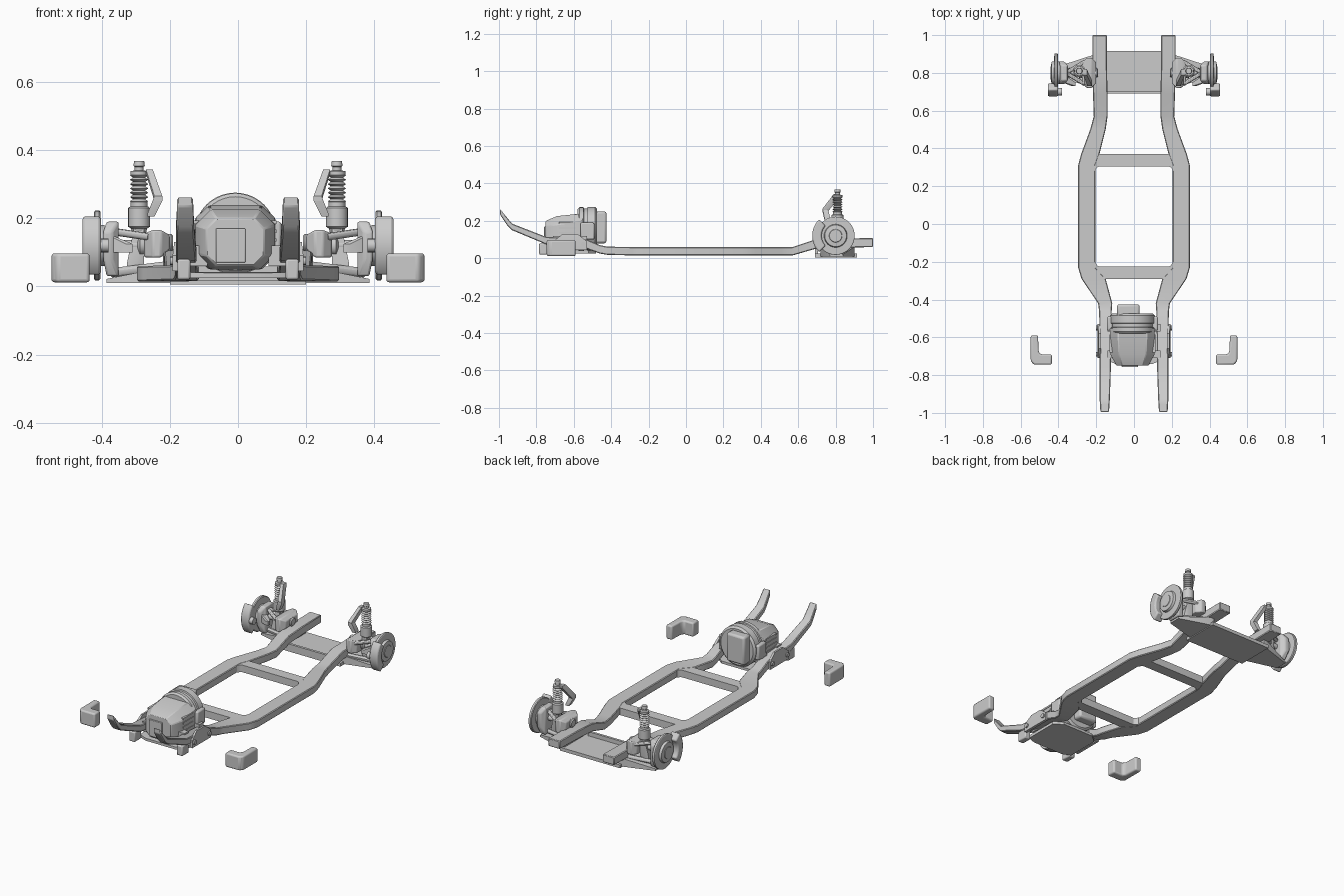
import bpy, bmesh, math
from mathutils import Vector

if "Cube" in bpy.data.objects:
    bpy.data.objects.remove(bpy.data.objects["Cube"], do_unlink=True)

grey = bpy.data.materials.new("bare metal grey")
grey.use_nodes = True
colour = (0.6, 0.6, 0.6, 1)
grey.diffuse_color = colour
grey.node_tree.nodes["Principled BSDF"].inputs["Base Color"].default_value = colour
parts = []


def finish(name, bm, mirror=False, bevel=0, segments=2):
    bmesh.ops.recalc_face_normals(bm, faces=bm.faces)
    mesh = bpy.data.meshes.new(name)
    bm.to_mesh(mesh)
    bm.free()
    mesh.materials.append(grey)
    ob = bpy.data.objects.new(name, mesh)
    bpy.context.collection.objects.link(ob)
    if bevel:
        mod = ob.modifiers.new("Bevel", 'BEVEL')
        mod.width, mod.segments, mod.limit_method = bevel, segments, 'ANGLE'
    if mirror:
        ob.modifiers.new("Mirror", 'MIRROR').use_mirror_merge = False
    parts.append(ob)
    return ob


def loft(name, rings, **kw):
    """Skin a list of point rings and cap both ends."""
    bm = bmesh.new()
    rows = [[bm.verts.new(p) for p in ring] for ring in rings]
    n = len(rows[0])
    for a, b in zip(rows, rows[1:]):
        for i in range(n):
            j = (i + 1) % n
            bm.faces.new((a[i], a[j], b[j], b[i]))
    bm.faces.new(rows[0])
    bm.faces.new(rows[-1])
    return finish(name, bm, **kw)


def corners(x0, x1, y0, y1, z0, z1):
    return [(x, y, z) for x in (x0, x1) for y in (y0, y1) for z in (z0, z1)]


def hull(name, *boxes, **kw):
    """Convex solid round one or more boxes."""
    bm = bmesh.new()
    verts = [bm.verts.new(p) for b in boxes for p in corners(*b)]
    res = bmesh.ops.convex_hull(bm, input=verts)
    loose = {v for v in res["geom_interior"] + res["geom_unused"]
             if isinstance(v, bmesh.types.BMVert)}
    bmesh.ops.delete(bm, geom=list(loose), context='VERTS')
    bmesh.ops.dissolve_limit(bm, angle_limit=0.01, verts=bm.verts, edges=bm.edges)
    return finish(name, bm, **kw)


def lathe(name, start, end, profile, sides=32, **kw):
    """Turn (fraction along axis, radius) pairs round the line start-end."""
    start, end = Vector(start), Vector(end)
    axis = end - start
    u = axis.orthogonal().normalized()
    v = axis.normalized().cross(u)
    turn = [2 * math.pi * i / sides for i in range(sides)]
    return loft(name, [[start + axis * t + (u * math.cos(a) + v * math.sin(a)) * r
                        for a in turn] for t, r in profile], **kw)


def rod(name, start, end, r, sides=12, **kw):
    return lathe(name, start, end, [(0, r), (1, r)], sides, **kw)


def prism(name, outline, place, lo, hi, **kw):
    return loft(name, [[place(a, b, d) for a, b in outline] for d in (lo, hi)], **kw)


def flat_xy(a, b, d):
    return (a, b, d)


def side_yz(a, b, d):
    return (d, a, b)


# Frame rails: y, inner x, outer x, bottom z, top z
rail = [(1, .143, .22, .06, .108), (.82, .143, .22, .055, .105), (.69, .14, .217, .05, .1),
        (.57, .14, .213, .015, .06), (.5, .15, .232, .015, .06), (.37, .183, .28, .015, .06),
        (.31, .205, .296, .015, .06), (-.23, .205, .296, .015, .06),
        (-.29, .15, .278, .015, .06), (-.42, .115, .19, .018, .062),
        (-.46, .118, .185, .025, .07), (-.53, .12, .183, .05, .1),
        (-.75, .122, .182, .075, .115), (-.93, .128, .182, .15, .185),
        (-.955, .13, .18, .175, .215), (-.995, .132, .178, .235, .264)]
loft("frame_rail", [[(xi, y, zb), (xo, y, zb), (xo, y, zt), (xi, y, zt)]
                    for y, xi, xo, zb, zt in rail], mirror=True, bevel=.004, segments=1)

# Cross members and rounded corners of the centre opening
hull("rear_cross_member", (-.21, .21, .305, .37, .016, .059))
hull("front_cross_member", (-.21, .21, -.29, -.225, .016, .059))
for name, y, s in (("rear_corner", .307, -1), ("front_corner", -.227, 1)):
    gusset = [(.208, y), (.18, y), (.192, y + s * .006),
              (.199, y + s * .013), (.208, y + s * .027)]
    prism(name, gusset, flat_xy, .016, .059, mirror=True)

# Front subframe
hull("front_subframe_plate", (-.15, .15, -.72, -.52, .025, .042),
     (-.1, .1, -.74, -.48, .025, .04))
hull("front_hook", (.14, .178, -.785, -.72, .02, .08), mirror=True, bevel=.006)
hull("front_side_bracket", (.176, .192, -.71, -.53, .045, .09),
     (.176, .187, -.66, -.58, .045, .13), mirror=True)
for y in (-.69, -.55):
    rod("mount_bolt", (.17, y, .075), (.2, y, .075), .013, mirror=True)
    hull("motor_mount", (.09, .14, y - .02, y + .02, .06, .12), mirror=True)

# Motor housing: octagonal body with a round bell housing
mid = -.008


def octagon(y, half, low, high, cut):
    return [(mid + s * x, y, z) for s, x, z in
            ((-1, half - cut, low), (1, half - cut, low), (1, half, low + cut),
             (1, half, high - cut), (1, half - cut, high), (-1, half - cut, high),
             (-1, half, high - cut), (-1, half, low + cut))]


loft("motor_body", [octagon(-.55, .118, .05, .24, .04), octagon(-.69, .117, .05, .225, .045),
                    octagon(-.75, .085, .06, .2, .03)], bevel=.004, segments=1)
hull("motor_front_cover", (-.065, .022, -.758, -.74, .07, .17), bevel=.003)
lathe("bell_housing", (mid, -.58, .155), (mid, -.475, .155),
      [(0, .108), (.1, .118), (.3, .118), (.32, .112), (.5, .112),
       (.52, .12), (.9, .12), (1, .108)], 40)
hull("motor_rear_cover", (-.09, .03, -.49, -.425, .08, .25), bevel=.012)
for i in range(4):
    z = .105 + i * .026
    hull("motor_rib", (mid - .121, mid + .121, -.68, -.585, z, z + .01))
for s in (-1, 1):
    hull("motor_side_pod", (mid + s * .105, mid + s * .135, -.565, -.49, .1, .19), bevel=.008)

# Corner bumpers
hook = [(.435, -.745), (.53, -.745), (.547, -.725), (.547, -.59), (.508, -.59),
        (.505, -.675), (.495, -.69), (.435, -.69)]
prism("corner_bumper", hook, flat_xy, .012, .097, mirror=True, bevel=.016, segments=3)

# Rear subframe plate
hull("rear_subframe_plate", (-.2, .2, .69, .915, .005, .025))
hull("rear_subframe_beam", (-.16, .16, .69, .705, .01, .05))

# Rear suspension, one side mirrored to the other
cy, cz = .8, .12
hull("lower_arm", (.18, .2, .72, .9, .01, .06), (.36, .385, .77, .84, .01, .022), mirror=True)
for y in (.74, .86):
    rod("lower_link", (.21, y, .06), (.37, cy, .04), .014, mirror=True)
    rod("upper_link", (.26, y, .145), (.36, cy, .16), .011, mirror=True)
hull("joint_housing", (.2, .212, .745, .855, .11, .15), (.225, .25, .72, .88, .085, .165),
     (.26, .275, .745, .855, .085, .155), mirror=True, bevel=.005)
lathe("joint_cap", (.19, cy, .128), (.22, cy, .128), [(0, .02), (.2, .026), (1, .026)],
      20, mirror=True)
lathe("drive_shaft", (.26, cy, cz), (.4, cy, cz),
      [(0, .036), (.1, .026), (.2, .03), (.25, .016), (.65, .016), (.75, .028), (1, .035)],
      20, mirror=True)
hull("wheel_knuckle", (.35, .385, .76, .84, .03, .19), (.37, .395, .74, .86, .08, .16),
     mirror=True, bevel=.006)
hull("knuckle_arm", (.31, .33, .73, .75, .1, .125), (.37, .38, .75, .79, .1, .15), mirror=True)
lathe("brake_disc", (.392, cy, cz), (.442, cy, cz),
      [(0, .06), (.2, .06), (.22, .098), (.3, .102), (.55, .102), (.6, .098), (.62, .062),
       (.9, .058), (.95, .035), (1, .033)], 40, mirror=True)

# Caliper wraps the front edge of the disc
arc = [math.radians(135 + 9 * i) for i in range(11)]
pad = [(cy + .125 * math.cos(a), cz + .125 * math.sin(a)) for a in arc]
pad += [(cy + .075 * math.cos(a), cz + .075 * math.sin(a)) for a in reversed(arc)]
prism("brake_caliper", pad, side_yz, .402, .456, mirror=True, bevel=.008)
rod("caliper_piston", (.38, .7, cz), (.41, .7, cz), .02, 16, mirror=True)

# Shock absorber with coil spring
sx, sy = .29, .81
rod("shock_rod", (sx, sy, .04), (sx, sy, .36), .011, mirror=True)
lathe("shock_body", (sx, sy, .15), (sx, sy, .25),
      [(0, .018), (.2, .024), (.25, .032), (.8, .032), (.85, .025), (1, .025)], 24, mirror=True)
coils = 7
lathe("coil_spring", (sx, sy, .24), (sx, sy, .335),
      [((i + .5) / (2 * coils + 1), .027 if i % 2 else .018) for i in range(2 * coils + 1)],
      24, mirror=True)
lathe("shock_cap", (sx, sy, .325), (sx, sy, .368),
      [(0, .026), (.3, .026), (.35, .013), (.6, .013), (.65, .017), (1, .015)], 20, mirror=True)
hull("shock_fork", (.275, .305, .79, .83, .06, .17), (.295, .325, .78, .82, .03, .07), mirror=True)

# Bent strap beside each shock
hull("strap_upper", (.25, .27, .79, .82, .33, .343), (.222, .245, .73, .76, .25, .265), mirror=True)
hull("strap_lower", (.222, .245, .73, .76, .25, .265), (.245, .265, .74, .77, .205, .215),
     mirror=True)

bpy.ops.object.select_all(action='DESELECT')
for ob in parts:
    ob.select_set(True)
bpy.context.view_layer.objects.active = parts[0]
bpy.ops.object.shade_smooth_by_angle(angle=math.radians(30))
